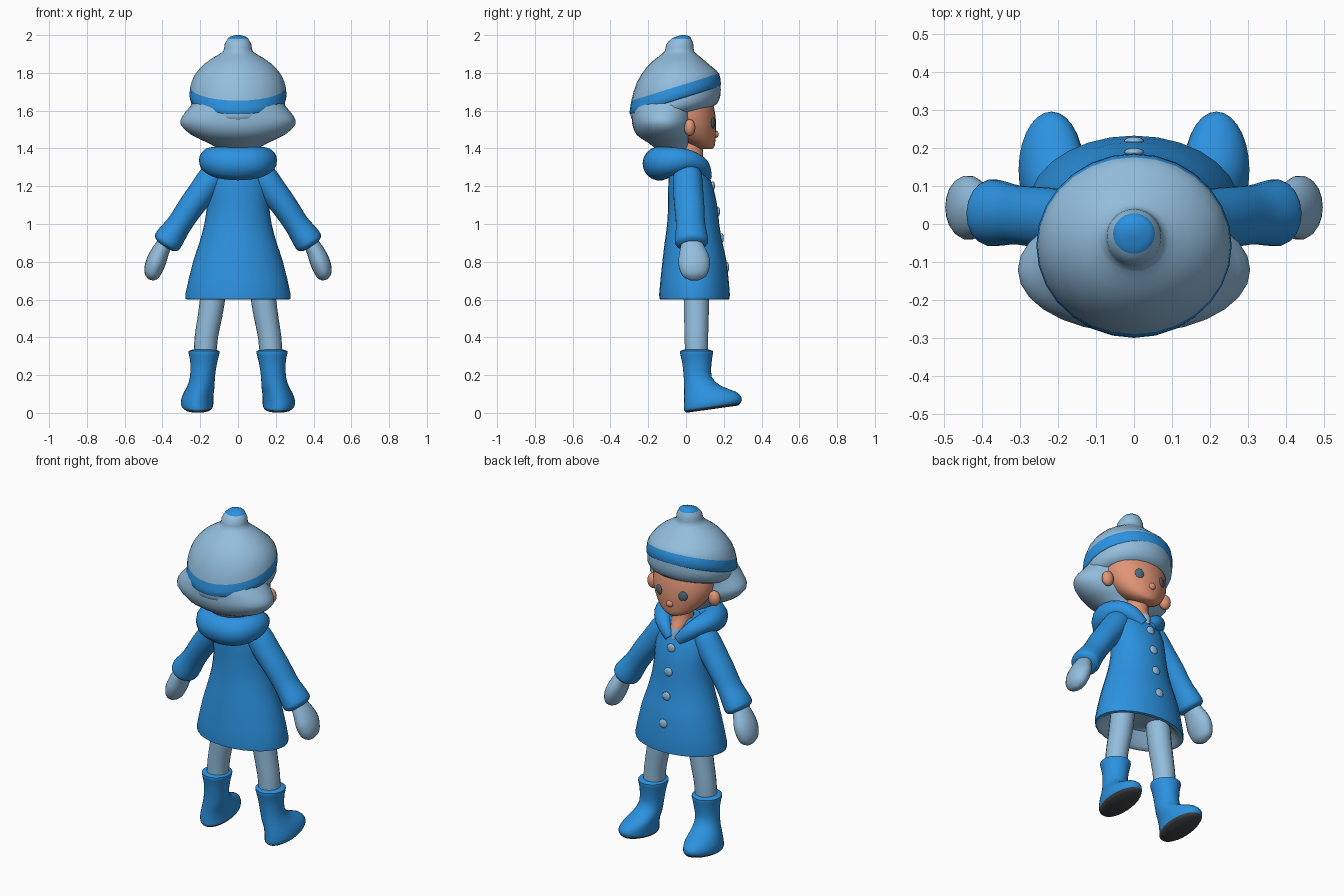
import bpy, bmesh, math
from mathutils import Vector, Matrix


def material(name, r, g, b):
    m = bpy.data.materials.new(name)
    m.diffuse_color = (r, g, b, 1)
    return m


BLUE = material("bright blue", 0.025, 0.29, 0.75)
PALE = material("pale blue", 0.29, 0.51, 0.72)
SKIN = material("skin", 0.75, 0.30, 0.18)
SOLE = material("dark sole", 0.05, 0.055, 0.06)
EYE = material("eye grey", 0.08, 0.14, 0.20)


def finish(bm, name, mats):
    bmesh.ops.recalc_face_normals(bm, faces=bm.faces)
    me = bpy.data.meshes.new(name)
    bm.to_mesh(me)
    bm.free()
    for m in mats:
        me.materials.append(m)
    ob = bpy.data.objects.new(name, me)
    bpy.context.collection.objects.link(ob)
    bpy.ops.object.select_all(action='DESELECT')
    ob.select_set(True)
    bpy.context.view_layer.objects.active = ob
    bpy.ops.object.shade_smooth_by_angle(angle=math.radians(50))
    return ob


def resample(rows, steps):
    """Catmull-Rom through the rows, keeping each row."""
    out = []
    for i in range(len(rows) - 1):
        p0, p3 = rows[max(i - 1, 0)], rows[min(i + 2, len(rows) - 1)]
        for k in range(steps):
            t = k / steps
            out.append([0.5 * (2 * b + (c - a) * t + (2 * a - 5 * b + 4 * c - d) * t * t
                               + (3 * b - a - 3 * c + d) * t ** 3)
                        for a, b, c, d in zip(p0, rows[i], rows[i + 1], p3)])
    return out + [list(rows[-1])]


def skin_rings(name, rings, mats, bands, steps):
    """Bridge vertex rings; bands maps source segment to material slot."""
    bm = bmesh.new()
    vs = [[bm.verts.new(p) for p in r] for r in rings]
    n = len(vs[0])
    for i in range(len(vs) - 1):
        for j in range(n):
            k = (j + 1) % n
            f = bm.faces.new((vs[i][j], vs[i][k], vs[i + 1][k], vs[i + 1][j]))
            f.material_index = bands.get(i // steps, 0)
    bm.faces.new(vs[0]).material_index = bands.get(0, 0)
    bm.faces.new(vs[-1]).material_index = bands.get(len(vs) // steps - 1, 0)
    return finish(bm, name, mats)


def loft(name, rows, mats, bands={}, side=1, steps=2, n=28):
    """Rows are x, y, z, x radius, y radius, forward slope."""
    rings = []
    for x, y, z, rx, ry, s in resample(rows, steps):
        ang = [2 * math.pi * j / n for j in range(n)]
        rings.append([(side * (x + rx * math.cos(a)), y + ry * math.sin(a),
                       z + s * ry * math.sin(a)) for a in ang])
    return skin_rings(name, rings, mats, bands, steps)


def tube(name, rows, up, mats, side=1, steps=3, n=18):
    """Rows are x, y, z, radius across, radius along up."""
    rows = resample(rows, steps)
    pts = [Vector(r[:3]) for r in rows]
    rings = []
    for i, r in enumerate(rows):
        t = (pts[min(i + 1, len(pts) - 1)] - pts[max(i - 1, 0)]).normalized()
        b = t.cross(Vector(up)).normalized()
        a = b.cross(t)
        ring = []
        for j in range(n):
            w = 2 * math.pi * j / n
            p = pts[i] + b * r[3] * math.cos(w) + a * r[4] * math.sin(w)
            ring.append((side * p.x, p.y, p.z))
        rings.append(ring)
    return skin_rings(name, rings, mats, {}, steps)


def ball(name, loc, size, mat, turn=0):
    bm = bmesh.new()
    mx = (Matrix.Translation(loc) @ Matrix.Rotation(turn, 4, 'Z')
          @ Matrix.Diagonal((*size, 1)))
    bmesh.ops.create_uvsphere(bm, u_segments=16, v_segments=10, radius=1, matrix=mx)
    return finish(bm, name, [mat])


# Hat: fringe rim, tilted band, dome and bobble
loft("hat_rim", [(0, -.05, 1.58, .19, .18, .2), (0, -.05, 1.59, .222, .215, .22),
                 (0, -.053, 1.62, .247, .236, .27), (0, -.055, 1.66, .246, .238, .31)], [PALE])
loft("hat", [(0, -.057, 1.655, .24, .232, .31), (0, -.057, 1.662, .255, .242, .31),
             (0, -.057, 1.725, .253, .232, .31), (0, -.06, 1.79, .228, .2, .2),
             (0, -.05, 1.85, .175, .152, .08), (0, -.04, 1.89, .115, .105, .03),
             (0, -.035, 1.915, .078, .078, 0), (0, -.033, 1.95, .071, .072, 0),
             (0, -.025, 1.98, .055, .053, 0), (0, -.015, 1.992, .04, .035, 0),
             (0, -.013, 2.0, .012, .012, 0)],
     [PALE, BLUE], {0: 1, 1: 1, 8: 1, 9: 1})

# Hair flaring out under the hat
loft("hair", [(0, -.07, 1.39, .09, .08, 0), (0, -.09, 1.43, .16, .11, 0),
              (0, -.11, 1.47, .245, .15, 0), (0, -.118, 1.525, .303, .166, 0),
              (0, -.12, 1.57, .295, .166, 0), (0, -.11, 1.62, .255, .175, 0),
              (0, -.09, 1.66, .23, .18, 0)], [PALE])

# Head
loft("face", [(0, .105, 1.397, .035, .035, 0), (0, .09, 1.415, .085, .062, 0),
              (0, .052, 1.46, .138, .105, 0), (0, .02, 1.53, .18, .14, 0),
              (0, .0, 1.61, .19, .15, 0), (0, -.02, 1.68, .18, .15, 0)], [SKIN])
ball("nose", (0, .155, 1.475), (.022, .018, .02), SKIN)
loft("neck", [(0, .045, 1.25, .03, .085, 0), (0, .045, 1.31, .05, .075, 0),
              (0, .03, 1.36, .06, .06, 0), (0, .03, 1.45, .06, .06, 0)],
     [SKIN, PALE], {0: 1})
for s, tag in ((1, "left"), (-1, "right")):
    ball("eye_" + tag, (.08 * s, .143, 1.535), (.026, .009, .029), EYE, -.37 * s)
    ball("ear_" + tag, (.205 * s, .02, 1.51), (.035, .03, .045), SKIN)

# Coat body with a pale lining under the hem
coat = [(0, .045, .68, .17, .11, 0), (0, .045, .615, .24, .155, 0),
        (0, .045, .6, .268, .18, 0), (0, .045, .63, .278, .187, 0),
        (0, .045, .8, .238, .17, 0), (0, .04, .9, .205, .153, 0),
        (0, .038, 1.0, .178, .138, 0), (0, .035, 1.1, .165, .13, 0),
        (0, .024, 1.2, .165, .118, 0), (0, .01, 1.29, .135, .098, 0),
        (0, 0, 1.36, .08, .07, 0)]
loft("coat", coat, [BLUE, PALE], {0: 1, 1: 1})


def coat_front(z):
    for a, b in zip(coat[2:], coat[3:]):
        if a[2] <= z <= b[2]:
            t = (z - a[2]) / (b[2] - a[2])
            return a[1] + a[4] + t * (b[1] + b[4] - a[1] - a[4])


# Buttons down the front
for i, z in enumerate((1.20, 1.065, .925, .77)):
    ball("button_%d" % (i + 1), (0, coat_front(z), z), (.026, .011, .026), PALE)

# Hood rolled around the neck, open in a V at the front
half = [(.03, .112, 1.245, .025, .03), (.085, .085, 1.3, .042, .045),
        (.13, .02, 1.335, .058, .055), (.14, -.06, 1.335, .068, .072),
        (.09, -.125, 1.325, .085, .085)]
hood = half + [(0, -.14, 1.32, .09, .09)] + [(-r[0], *r[1:]) for r in reversed(half)]
tube("hood", hood, (0, 0, 1), [BLUE])

for s, tag in ((1, "left"), (-1, "right")):
    # Sleeve ending in a puffed cuff, and mitten
    tube("sleeve_" + tag, [(.08, .005, 1.31, .05, .06), (.13, .008, 1.255, .072, .076),
                           (.19, .012, 1.17, .073, .08), (.25, .018, 1.09, .069, .08),
                           (.31, .024, 1.0, .066, .078), (.355, .028, .935, .075, .086),
                           (.378, .03, .9, .074, .086), (.388, .031, .885, .05, .06)],
         (0, 1, 0), [BLUE], s)
    tube("mitten_" + tag, [(.385, .03, .9, .04, .055), (.408, .035, .86, .046, .07),
                           (.43, .042, .81, .052, .084), (.446, .044, .765, .05, .08),
                           (.456, .044, .725, .038, .062), (.462, .044, .704, .014, .025)],
         (0, 1, 0), [PALE], s)
    # Leg
    loft("leg_" + tag, [(.175, .055, .3, .06, .062, 0), (.168, .055, .4, .062, .063, 0),
                        (.15, .055, .5, .065, .066, 0), (.135, .055, .6, .067, .068, 0),
                        (.125, .055, .7, .067, .068, 0)], [PALE], {}, s, n=18)
    # Boot with a dark sole and rolled top
    loft("boot_" + tag, [(.213, .14, .02, .07, .135, .14), (.215, .14, .034, .083, .15, .14),
                         (.217, .142, .06, .086, .153, .13), (.21, .128, .1, .081, .138, .08),
                         (.197, .088, .14, .073, .098, .03), (.188, .062, .19, .066, .074, 0),
                         (.182, .058, .26, .07, .077, 0), (.18, .056, .305, .079, .085, 0),
                         (.18, .056, .327, .082, .087, 0), (.18, .056, .335, .06, .065, 0)],
         [BLUE, SOLE], {0: 1}, s)
